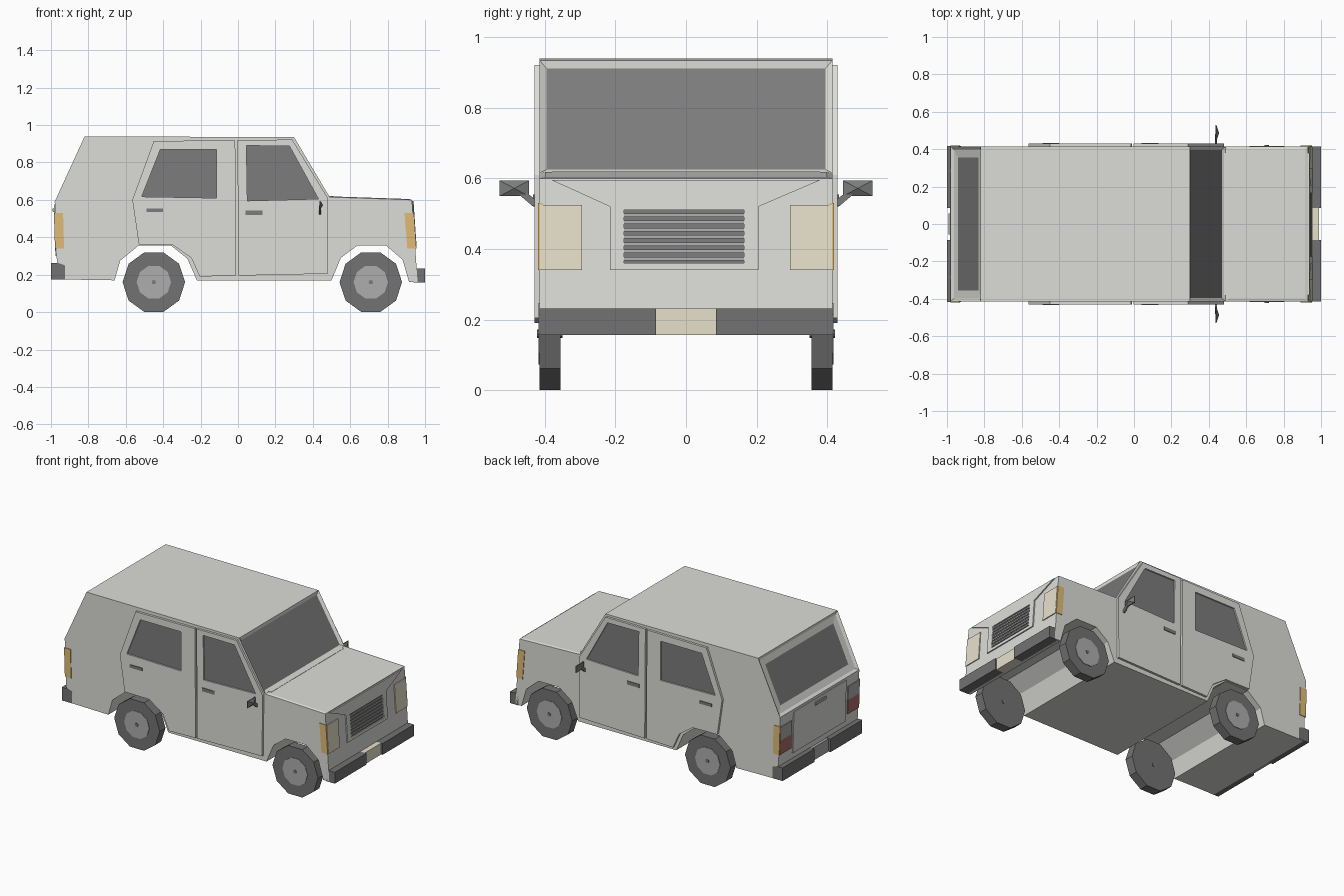
import bpy, bmesh, math
from mathutils import Vector

if "Cube" in bpy.data.objects:
    bpy.data.objects.remove(bpy.data.objects["Cube"])

def mat(name, r, g, b):
    m = bpy.data.materials.new(name)
    m.diffuse_color = (r, g, b, 1)
    m.use_nodes = True
    m.node_tree.nodes["Principled BSDF"].inputs["Base Color"].default_value = m.diffuse_color
    return m

PAINT = mat("paint", .72, .72, .69)
GLASS = mat("glass", .2, .2, .2)
DARK = mat("dark_trim", .2, .2, .2)
RUBBER = mat("rubber", .17, .17, .17)
METAL = mat("metal", .42, .42, .42)
CREAM = mat("cream_lens", .8, .75, .6)
AMBER = mat("amber_lens", .75, .5, .18)
RED = mat("red_lens", .4, .15, .13)

def finish(bm, name, *mats):
    bmesh.ops.recalc_face_normals(bm, faces=bm.faces)
    me = bpy.data.meshes.new(name)
    bm.to_mesh(me)
    bm.free()
    for m in mats:
        me.materials.append(m)
    ob = bpy.data.objects.new(name, me)
    bpy.context.collection.objects.link(ob)
    return ob

def slab_bm(loops, vec):
    """Fill outline (first loop) with optional holes and extrude it by vec."""
    bm = bmesh.new()
    edges = []
    for pts in loops:
        vs = [bm.verts.new(p) for p in pts]
        edges += [bm.edges.new((vs[i - 1], vs[i])) for i in range(len(vs))]
    if len(loops) == 1:
        bm.faces.new(vs)
    else:
        bmesh.ops.triangle_fill(bm, edges=edges, use_beauty=True, normal=Vector(vec).normalized())
    r = bmesh.ops.extrude_face_region(bm, geom=bm.faces[:], use_keep_orig=True)
    bmesh.ops.translate(bm, vec=vec, verts=[v for v in r["geom"] if isinstance(v, bmesh.types.BMVert)])
    bmesh.ops.recalc_face_normals(bm, faces=bm.faces)
    return bm

def slab(name, loops, vec, m):
    return finish(slab_bm(loops, vec), name, m)

def side(pts, y):
    return [(x, y, z) for x, z in pts]

def rect(a0, a1, b0, b1):
    return [(a0, b0), (a1, b0), (a1, b1), (a0, b1)]

def front(pts):
    return [(.93 + (.6 - z) * .068, y, z) for y, z in pts]

def rear(pts):
    return [(-.98 + (.59 - z) * .03, y, z) for y, z in pts]

def box(name, x0, x1, y0, y1, z0, z1, m):
    return slab(name, [[(x, y, z0) for x, y in rect(x0, x1, y0, y1)]], (0, 0, z1 - z0), m)

# Body shell: side profile with wheel arches, extruded across the width
W = .415
profile = [(-.965, .175), (-.98, .59), (-.82, .94), (.30, .935), (.49, .615), (.93, .60),
           (.96, .16), (.915, .16), (.88, .28), (.79, .357), (.64, .357), (.55, .29), (.50, .17),
           (-.22, .17), (-.27, .285), (-.36, .357), (-.53, .357), (-.63, .275), (-.66, .17)]
bm = slab_bm([side(profile, -W)], (0, 2 * W, 0))
bm.normal_update()

def panel(x, z):
    return min((f for f in bm.faces if abs(f.normal.y) < .5),
               key=lambda f: (f.calc_center_median() - Vector((x, 0, z))).length)

windscreen, tailgate, hood = panel(.395, .775), panel(-.9, .765), panel(.71, .61)
for f, steps in ((windscreen, [(.028, -.012)]), (hood, [(.022, .004)]),
                 (tailgate, [(.024, -.012), (.06, -.004)])):
    for t, d in steps:
        bmesh.ops.inset_region(bm, faces=[f], thickness=t, depth=d)
windscreen.material_index = tailgate.material_index = 1
finish(bm, "body", PAINT, GLASS)
box("cowl", .48, .51, -.38, .38, .60, .62, PAINT)

# Doors with recessed windows and handles, plus side lamps, on both sides
doors = {
    "rear_door": ([(-.45, .915), (-.015, .918), (-.01, .195), (-.205, .19), (-.25, .29),
                   (-.35, .36), (-.53, .362), (-.565, .60)],
                  [(-.415, .87), (-.115, .87), (-.115, .61), (-.515, .617)],
                  rect(-.49, -.40, .535, .555)),
    "front_door": ([(-.003, .92), (.29, .922), (.48, .61), (.478, .205), (.002, .195)],
                   [(.045, .89), (.275, .888), (.43, .605), (.05, .595)],
                   rect(.04, .13, .52, .543)),
}
wheel = lambda cx, r, n: [(cx + r * math.cos(2 * math.pi * i / n),
                           .16 + r * math.sin(2 * math.pi * i / n)) for i in range(n)]
for s, tag in ((-1, "right"), (1, "left")):
    for n, (outline, window, handle) in doors.items():
        slab(f"{n}_{tag}", [side(outline, s * W), side(window, s * W)], (0, s * .015, 0), PAINT)
        slab(f"{n}_window_{tag}", [side(window, s * (W - .002))], (0, s * .008, 0), GLASS)
        slab(f"{n}_handle_{tag}", [side(handle, s * (W + .012))], (0, s * .007, 0), DARK)
    slab(f"front_marker_{tag}", [side([(.89, .53), (.937, .53), (.951, .34), (.905, .34)], s * (W - .01))],
         (0, s * .014, 0), AMBER)
    slab(f"rear_marker_{tag}", [side([(-.982, .53), (-.935, .53), (-.93, .34), (-.976, .34)], s * (W - .01))],
         (0, s * .014, 0), AMBER)
    # Head and tail lamps
    slab(f"headlight_{tag}", [front(rect(s * .295, s * .414, .34, .525))], (.006, 0, 0), CREAM)
    slab(f"tail_lamp_upper_{tag}", [rear(rect(s * .295, s * .414, .435, .525))], (-.006, 0, 0), METAL)
    slab(f"tail_lamp_lower_{tag}", [rear(rect(s * .295, s * .414, .34, .435))], (-.006, 0, 0), RED)
    # Ten-sided wheels with hubs
    for cx, n in ((.71, "front"), (-.45, "rear")):
        slab(f"{n}_tyre_{tag}", [side(wheel(cx, .167, 10), s * .355)], (0, s * .06, 0), RUBBER)
        slab(f"{n}_hub_{tag}", [side(wheel(cx, .092, 10), s * .41)], (0, s * .008, 0), METAL)
        slab(f"{n}_hub_cap_{tag}", [side(wheel(cx, .012, 8), s * .35)], (0, s * .072, 0), DARK)
    # Wing mirror: plate with a pyramid back, on a slanted arm
    bm = slab_bm([[(.435, s * y, z) for y, z in rect(.445, .528, .55, .594)]], (.006, 0, 0))
    cap = max(bm.faces, key=lambda f: f.calc_center_median().x)
    bmesh.ops.translate(bm, verts=bmesh.ops.poke(bm, faces=[cap])["verts"], vec=(.014, 0, 0))
    finish(bm, f"mirror_{tag}", DARK)
    slab(f"mirror_arm_{tag}", [[(.434, s * y, z) for y, z in
         ((.42, .535), (.42, .52), (.435, .522), (.48, .56), (.465, .57))]], (.01, 0, 0), DARK)

# Front panel with grille opening and slats
slab("front_panel", [front([(-.38, .595), (-.215, .52), (-.215, .34), (.205, .34), (.205, .52), (.38, .595)]),
                     front(rect(-.175, .165, .36, .51))], (.008, 0, 0), PAINT)
slab("grille_back", [front(rect(-.175, .165, .36, .51))], (.002, 0, 0), DARK)
for i in range(7):
    z = .368 + i * .0205
    slab(f"grille_slat_{i}", [front(rect(-.175, .165, z, z + .01))], (.007, 0, 0), METAL)

# Tailgate lower panel and handle
slab("tailgate_panel", [rear(rect(-.275, .275, .30, .575))], (-.005, 0, 0), PAINT)
slab("tailgate_handle", [rear(rect(-.055, .055, .535, .555))], (-.012, 0, 0), METAL)

# Bumpers in two halves with number plates between
for s, tag in ((-1, "right"), (1, "left")):
    box(f"front_bumper_{tag}", .938, 1.0, s * .085, s * W, .157, .232, RUBBER)
    slab(f"rear_bumper_{tag}", [side([(-1, .175), (-.925, .175), (-.925, .25), (-.96, .262), (-1, .262)],
                                     s * .085)], (0, s * (W + .002 - .085), 0), RUBBER)
box("front_plate", .94, .99, -.085, .085, .157, .232, CREAM)
box("rear_plate", -.985, -.93, -.085, .085, .175, .26, METAL)
